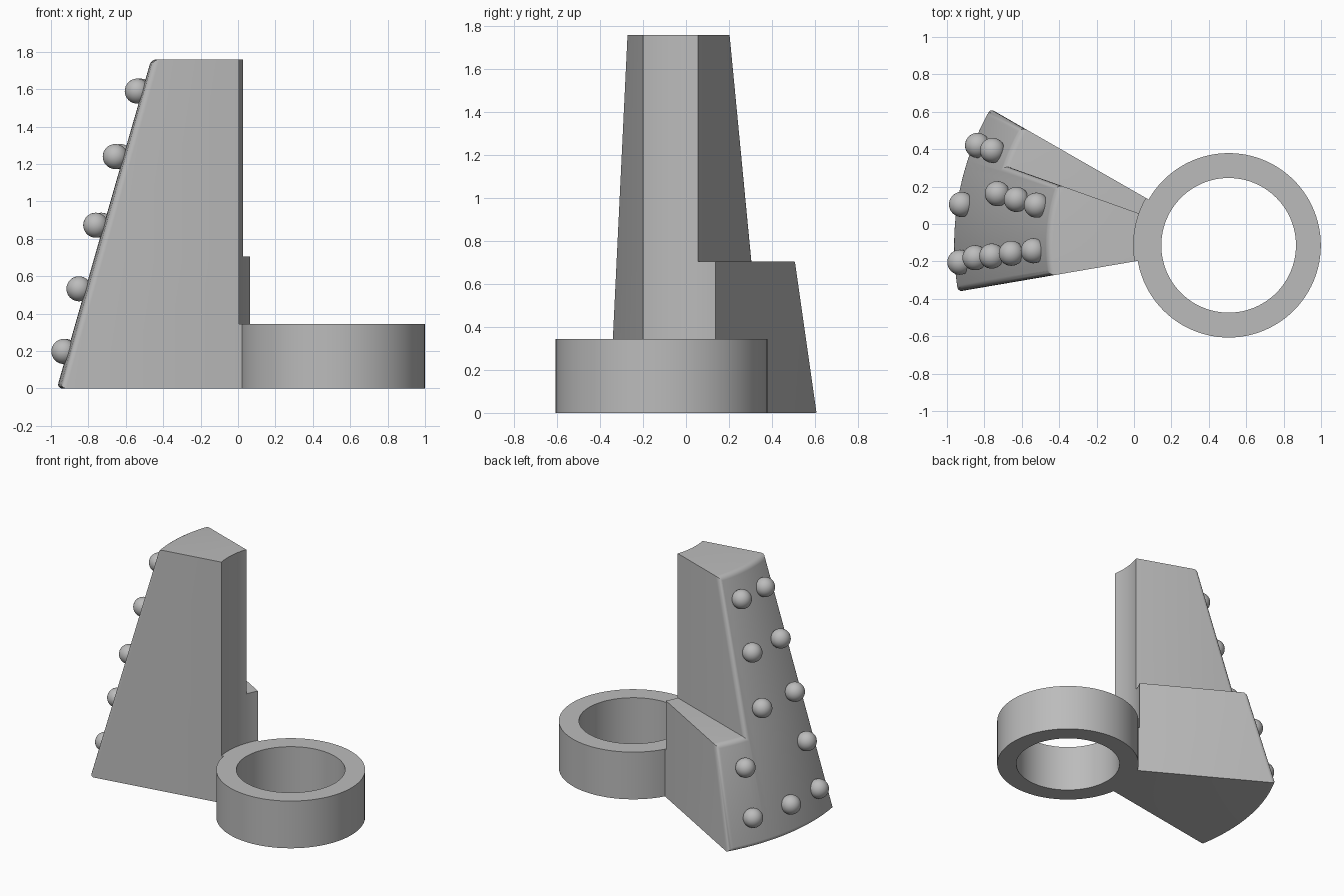
import bpy, bmesh
from math import radians, cos, sin, tau
from mathutils import Vector

if "Cube" in bpy.data.objects:
    bpy.data.objects.remove(bpy.data.objects["Cube"], do_unlink=True)

GREY = (0.5, 0.5, 0.5, 1.0)
mat = bpy.data.materials.new("plain grey")
mat.use_nodes = True
mat.diffuse_color = GREY
mat.node_tree.nodes["Principled BSDF"].inputs["Base Color"].default_value = GREY

AXIS = Vector((0.506, -0.114, 0))      # centre of the ring and of the wedge arcs
HEIGHT, STEP, RING_H = 1.76, 0.705, 0.345
FRONT, MID, BACK = -9.7, 19.6, 29.8    # wedge side angles in degrees


def polar(r, angle, z):
    a = radians(angle)
    return AXIS + Vector((-r * cos(a), r * sin(a), z))


def cone(z):
    return 1.475 - 0.287 * z


def finish(bm, name):
    bmesh.ops.recalc_face_normals(bm, faces=bm.faces)
    mesh = bpy.data.meshes.new(name)
    bm.to_mesh(mesh)
    bm.free()
    obj = bpy.data.objects.new(name, mesh)
    bpy.context.collection.objects.link(obj)
    mesh.materials.append(mat)
    bpy.ops.object.select_all(action='DESELECT')
    obj.select_set(True)
    bpy.context.view_layer.objects.active = obj
    bpy.ops.object.shade_smooth_by_angle(angle=radians(32))
    return obj


def wedge(name, rows, r_in, r_out, keep, rounding=0):
    """Thick arc made of angle/height cells; keep(angle, z) picks the cells."""
    n, m = 18, 6
    angles = [FRONT + (MID - FRONT) * i / n for i in range(n)]
    angles += [MID + (BACK - MID) * i / m for i in range(m + 1)]
    bm = bmesh.new()
    inner = [[bm.verts.new(polar(r_in, a, z)) for z in rows] for a in angles]
    outer = [[bm.verts.new(polar(r_out(z), a, z)) for z in rows] for a in angles]
    cells = {(i, j) for i in range(len(angles) - 1) for j in range(len(rows) - 1)
             if keep((angles[i] + angles[i + 1]) / 2, (rows[j] + rows[j + 1]) / 2)}
    rim = []
    for i, j in cells:
        ring = [(i, j), (i + 1, j), (i + 1, j + 1), (i, j + 1)]
        for grid in (inner, outer):
            bm.faces.new([grid[a][b] for a, b in ring])
        neighbours = [(i, j - 1), (i + 1, j), (i, j + 1), (i - 1, j)]
        for k, cell in enumerate(neighbours):
            if cell not in cells:
                (a, b), (c, d) = ring[k], ring[(k + 1) % 4]
                bm.faces.new([inner[a][b], inner[c][d], outer[c][d], outer[a][b]])
                rim.append((outer[a][b], outer[c][d]))
    bmesh.ops.delete(bm, geom=[v for v in bm.verts if not v.link_faces], context='VERTS')
    bmesh.ops.recalc_face_normals(bm, faces=bm.faces)
    if rounding:
        bmesh.ops.bevel(bm, geom=[bm.edges.get(pair) for pair in rim], offset=rounding,
                        offset_type='OFFSET', segments=4, profile=0.5,
                        affect='EDGES', clamp_overlap=False)
    return finish(bm, name)


# Tapered stepped body, with its outer rim rounded
wedge("stepped_body", [0, STEP, HEIGHT], 0.508, cone,
      lambda a, z: a < MID or z < STEP, rounding=0.03)

# Thin web joining the body to the ring
wedge("ring_joint", [0, RING_H], 0.48, lambda z: 0.51, lambda a, z: True)

# Ring
bm = bmesh.new()
profile = [bm.verts.new(polar(r, 0, z)) for r, z in
           ((0.36, 0), (0.493, 0), (0.493, RING_H), (0.36, RING_H))]
edges = [bm.edges.new((profile[k], profile[(k + 1) % 4])) for k in range(4)]
bmesh.ops.spin(bm, geom=profile + edges, cent=AXIS, axis=(0, 0, 1),
               angle=tau, steps=96, use_merge=True)
bmesh.ops.remove_doubles(bm, verts=bm.verts, dist=0.0005)
finish(bm, "ring")

# Round studs on the sloping face: angle, height, distance from the axis
studs = [(-3.6, 0.198, 1.44), (-2.8, 0.533, 1.358), (-2.6, 0.873, 1.268),
         (-2.1, 1.24, 1.163), (-1.6, 1.59, 1.045),
         (8.7, 0.198, 1.445), (21.7, 0.198, 1.445), (21.9, 0.533, 1.361),
         (12.6, 0.873, 1.267), (12.2, 1.24, 1.161), (11.8, 1.59, 1.05)]
for i, (angle, z, r) in enumerate(studs):
    bm = bmesh.new()
    bmesh.ops.create_uvsphere(bm, u_segments=32, v_segments=16, radius=0.067)
    bmesh.ops.translate(bm, verts=bm.verts, vec=polar(r, angle, z))
    finish(bm, f"stud_{i + 1}")
